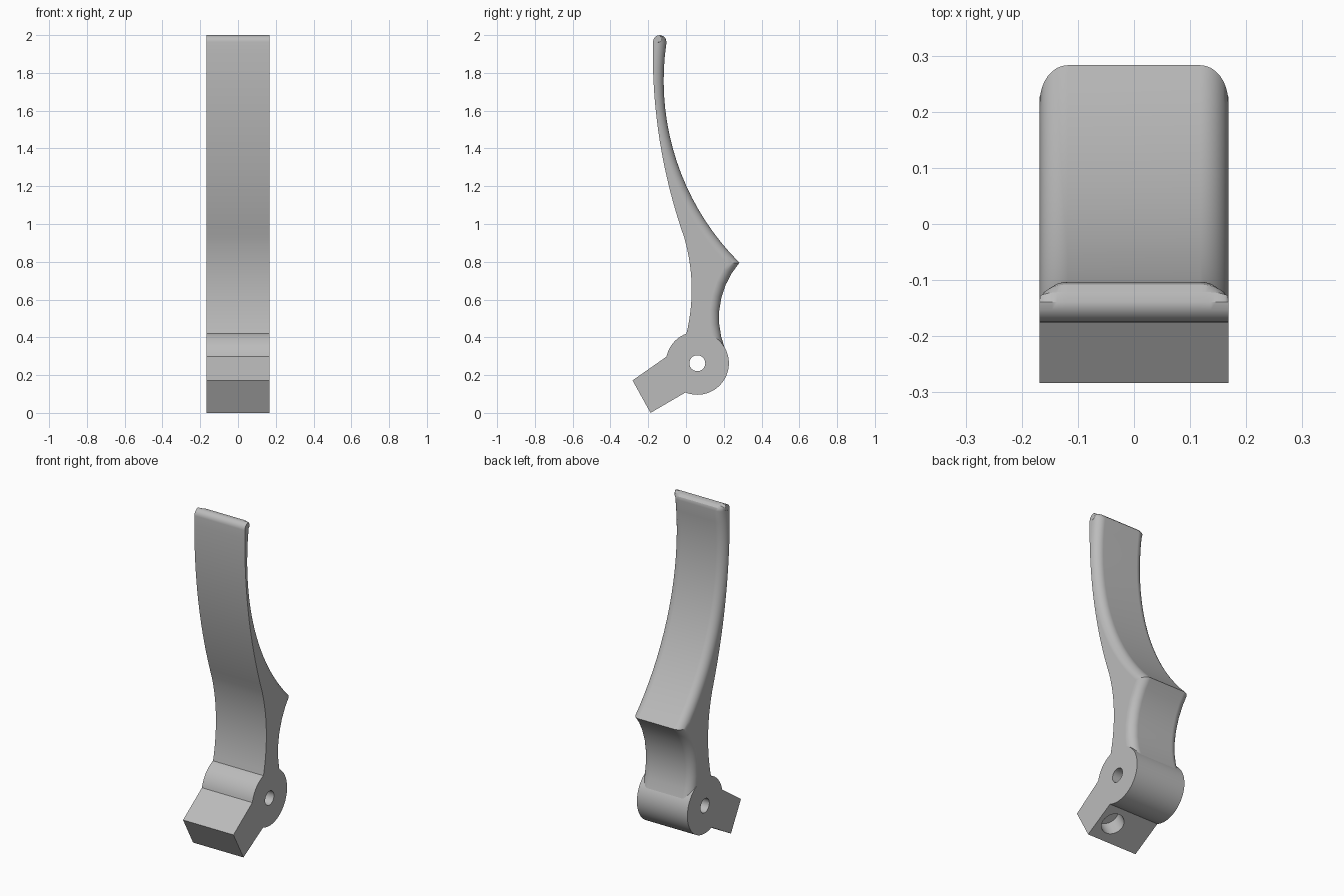
import bpy, bmesh, math
from mathutils import Vector

cube = bpy.data.objects.get("Cube")
if cube:
    bpy.data.objects.remove(cube, do_unlink=True)

HALF = 0.168      # half the lever width
FILLET = 0.05     # rounding of the rear edges
HUB = Vector((0.06, 0.263))
HUB_R = 0.167

grey = bpy.data.materials.new("satin_grey")
grey.use_nodes = True
grey.diffuse_color = (0.5, 0.5, 0.5, 1)
grey.node_tree.nodes["Principled BSDF"].inputs["Base Color"].default_value = (0.5, 0.5, 0.5, 1)


def arc(start, mid, end, count):
    """Points of the circular arc through three (y, z) points."""
    a, b, c = Vector(start), Vector(mid), Vector(end)
    u, v = b - a, c - a
    k = 2 * (u.x * v.y - u.y * v.x)
    centre = a + Vector((v.y * u.dot(u) - u.y * v.dot(v),
                         u.x * v.dot(v) - v.x * u.dot(u))) / k
    r = (a - centre).length
    a0 = math.atan2(a.y - centre.y, a.x - centre.x)
    a1 = math.atan2(c.y - centre.y, c.x - centre.x)
    sweep = (a1 - a0 + math.pi) % (2 * math.pi) - math.pi
    return [centre + r * Vector((math.cos(a0 + sweep * i / count),
                                 math.sin(a0 + sweep * i / count)))
            for i in range(count + 1)]


def loft(name, sections):
    """Skin a list of (x, outline) sections and cap both ends."""
    bm = bmesh.new()
    rings = [[bm.verts.new((x, p.x, p.y)) for p in outline] for x, outline in sections]
    for r0, r1 in zip(rings, rings[1:]):
        for i in range(len(r0)):
            j = (i + 1) % len(r0)
            bm.faces.new((r0[i], r0[j], r1[j], r1[i]))
    bm.faces.new(rings[0])
    bm.faces.new(rings[-1])
    bmesh.ops.recalc_face_normals(bm, faces=bm.faces)
    mesh = bpy.data.meshes.new(name)
    bm.to_mesh(mesh)
    bm.free()
    mesh.materials.append(grey)
    obj = bpy.data.objects.new(name, mesh)
    bpy.context.collection.objects.link(obj)
    return obj


def activate(obj):
    bpy.ops.object.select_all(action='DESELECT')
    obj.select_set(True)
    bpy.context.view_layer.objects.active = obj


def drill(obj, centre, axis, radius, depth):
    """Cut a round hole and remove the cutter."""
    bpy.ops.mesh.primitive_cylinder_add(vertices=40, radius=radius, depth=depth, location=centre)
    cutter = bpy.context.object
    cutter.hide_render = True
    cutter.rotation_euler = Vector(axis).to_track_quat('Z', 'Y').to_euler()
    cutter.data.materials.append(grey)
    mod = obj.modifiers.new("hole", 'BOOLEAN')
    mod.operation, mod.solver, mod.object = 'DIFFERENCE', 'EXACT', cutter
    activate(obj)
    bpy.ops.object.modifier_apply(modifier=mod.name)
    bpy.data.objects.remove(cutter, do_unlink=True)


def finish(obj):
    activate(obj)
    bpy.ops.object.shade_smooth_by_angle(angle=math.radians(30))
    mod = obj.modifiers.new("clean_shading", 'WEIGHTED_NORMAL')
    mod.keep_sharp = True


# Lever arm outline: front curves, rounded tip, then the rear curves down to the hub
front = arc((0, 0.41), (0.03, 0.65), (-0.01, 0.93), 12)
front += arc((-0.01, 0.93), (-0.14, 1.447), (-0.175, 1.964), 20)[1:]
front += arc((-0.175, 1.964), (-0.1645, 1.9895), (-0.139, 2.0), 4)[1:]
tip = arc((-0.139, 2.0), (-0.1135, 1.9895), (-0.103, 1.964), 3)[1:]
rear = arc((-0.103, 1.964), (0.0, 1.205), (0.283, 0.795), 18)[1:]
rear += arc((0.283, 0.795), (0.178, 0.56), (0.208, 0.335), 7)[1:]
outline = front + tip + rear
weights = [0] * len(front) + [(i + 1) / 3 for i in range(3)] + [1] * len(rear)


def inward(i):
    """Mitred inward direction at an outline point."""
    last = len(outline) - 1
    p = outline[i]
    before = (p - outline[i - 1]).normalized()
    after = before if i == last else (outline[i + 1] - p).normalized()
    n0, n1 = Vector((before.y, -before.x)), Vector((after.y, -after.x))
    return (n0 + n1) / (1 + n0.dot(n1))


def inset(d):
    return [p + inward(i) * d * w if w else p
            for i, (p, w) in enumerate(zip(outline, weights))]


STEPS = 8
side = []
for s in range(STEPS + 1):
    t = math.pi / 2 * s / STEPS
    side.append((HALF - FILLET + FILLET * math.sin(t), inset(FILLET * (1 - math.cos(t)))))
sections = [(-x, o) for x, o in reversed(side)] + side
arm = loft("lever_arm", sections)
finish(arm)

# Pivot hub with the angled block in front
a0, a1 = math.radians(-112), math.radians(168)
hub = [HUB + HUB_R * Vector((math.cos(a0 + (a1 - a0) * i / 64), math.sin(a0 + (a1 - a0) * i / 64)))
       for i in range(65)]
hub += [Vector((-0.283, 0.172)), Vector((-0.188, 0.0))]
pivot = loft("pivot_hub_and_block", [(-HALF, hub), (HALF, hub)])

# Pin hole through the hub, and blind socket in the underside of the block
drill(pivot, (0, HUB.x, HUB.y), (1, 0, 0), 0.042, 1)
into = Vector((0, -0.5, 0.866))
drill(pivot, Vector((0.075, -0.09, 0.057)) + into * 0.025, into, 0.065, 0.15)
finish(pivot)
